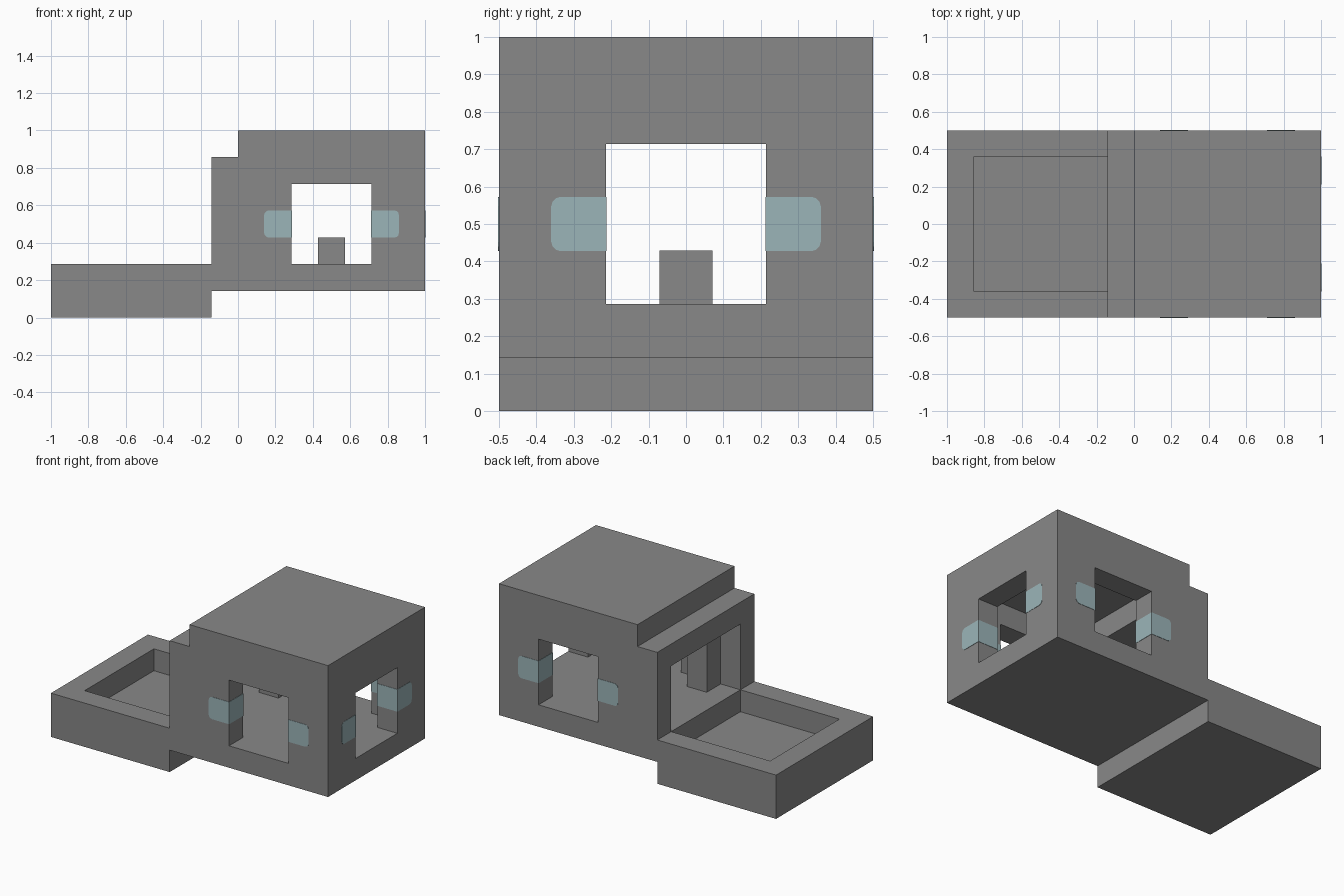
import bpy, bmesh
from mathutils import Vector

old = bpy.data.objects.get("Cube")
if old:
    bpy.data.objects.remove(old, do_unlink=True)

U = 1 / 7          # wall thickness, the module of the whole building
SKIN = 0.002       # how far the clips stand proud of the walls


def material(name, rgb):
    m = bpy.data.materials.new(name)
    m.use_nodes = True
    m.diffuse_color = (*rgb, 1)
    m.node_tree.nodes["Principled BSDF"].inputs["Base Color"].default_value = (*rgb, 1)
    return m


grey = material("stone grey", (0.246, 0.246, 0.246))
blue = material("pale blue", (0.33, 0.46, 0.485))


def add(name, bm, mat):
    bmesh.ops.recalc_face_normals(bm, faces=bm.faces)
    me = bpy.data.meshes.new(name)
    bm.to_mesh(me)
    bm.free()
    me.materials.append(mat)
    ob = bpy.data.objects.new(name, me)
    bpy.context.collection.objects.link(ob)
    return ob


def box_mesh(lo, hi):
    lo, hi = Vector(lo), Vector(hi)
    bm = bmesh.new()
    bmesh.ops.create_cube(bm, size=1)
    for v in bm.verts:
        v.co = (lo + hi) / 2 + v.co * (hi - lo)
    return bm


# Building shell: side outline in modules, extruded across the depth
outline = [(-7, 0), (-1, 0), (-1, 1), (7, 1), (7, 7), (0, 7), (0, 6), (-1, 6), (-1, 2), (-7, 2)]
bm = bmesh.new()
face = bm.faces.new([bm.verts.new((x * U, -0.5, z * U)) for x, z in outline])
side = bmesh.ops.extrude_face_region(bm, geom=[face])
bmesh.ops.translate(bm, vec=(0, 1, 0), verts=[g for g in side["geom"] if isinstance(g, bmesh.types.BMVert)])
shell = add("building_shell", bm, grey)

# Hollows, in modules: basin, porch, room, door-to-window passage, side windows
hollows = {
    "basin": ((-6, -2.5, 1), (-1, 2.5, 3)),
    "porch": ((-2, -2.5, 2), (0, 2.5, 5)),
    "room": ((1, -2.5, 2), (6, 2.5, 6)),
    "end_openings": ((-2, -1.5, 2), (8, 1.5, 5)),
    "side_openings": ((2, -5, 2), (5, 5, 5)),
}
bpy.context.view_layer.objects.active = shell
for name, (lo, hi) in hollows.items():
    cutter = add(name + "_cutter", box_mesh(Vector(lo) * U, Vector(hi) * U), grey)
    cutter.hide_render = True
    mod = shell.modifiers.new(name, "BOOLEAN")
    mod.operation, mod.solver, mod.object = "DIFFERENCE", "EXACT", cutter
    bpy.ops.object.modifier_apply(modifier=name)
    bpy.data.objects.remove(cutter, do_unlink=True)

# Small pedestal in the middle of the room
add("pedestal", box_mesh((3 * U, -U / 2, 2 * U - 0.01), (4 * U, U / 2, 3 * U)), grey)


def clip(name, centre, along, across, sign):
    """Block through the wall beside a window, rounded on the side away from it."""
    size = Vector((0, 0, 0.0725))
    size[along] = 0.074
    size[across] = U / 2 + SKIN
    centre = Vector(centre)
    centre[along] += sign * (0.074 - U / 2 - SKIN)
    bm = box_mesh(centre - size, centre + size)
    far = [e for e in bm.edges
           if all((v.co[along] - centre[along]) * sign > 0 for v in e.verts)
           and abs(e.verts[0].co[across] - e.verts[1].co[across]) > 0.01]
    bmesh.ops.bevel(bm, geom=far, offset=0.025, segments=3, profile=0.5, affect="EDGES")
    add(name, bm, blue)


# A pair of clips on each of the three windows
for label, s in (("right", -1), ("left", 1)):
    clip("front_clip_" + label, (0.5 + s * 2 * U, -3 * U, 0.5), 0, 1, s)
    clip("back_clip_" + label, (0.5 + s * 2 * U, 3 * U, 0.5), 0, 1, s)
    clip("end_clip_" + label, (6.5 * U, s * 2 * U, 0.5), 1, 0, s)
